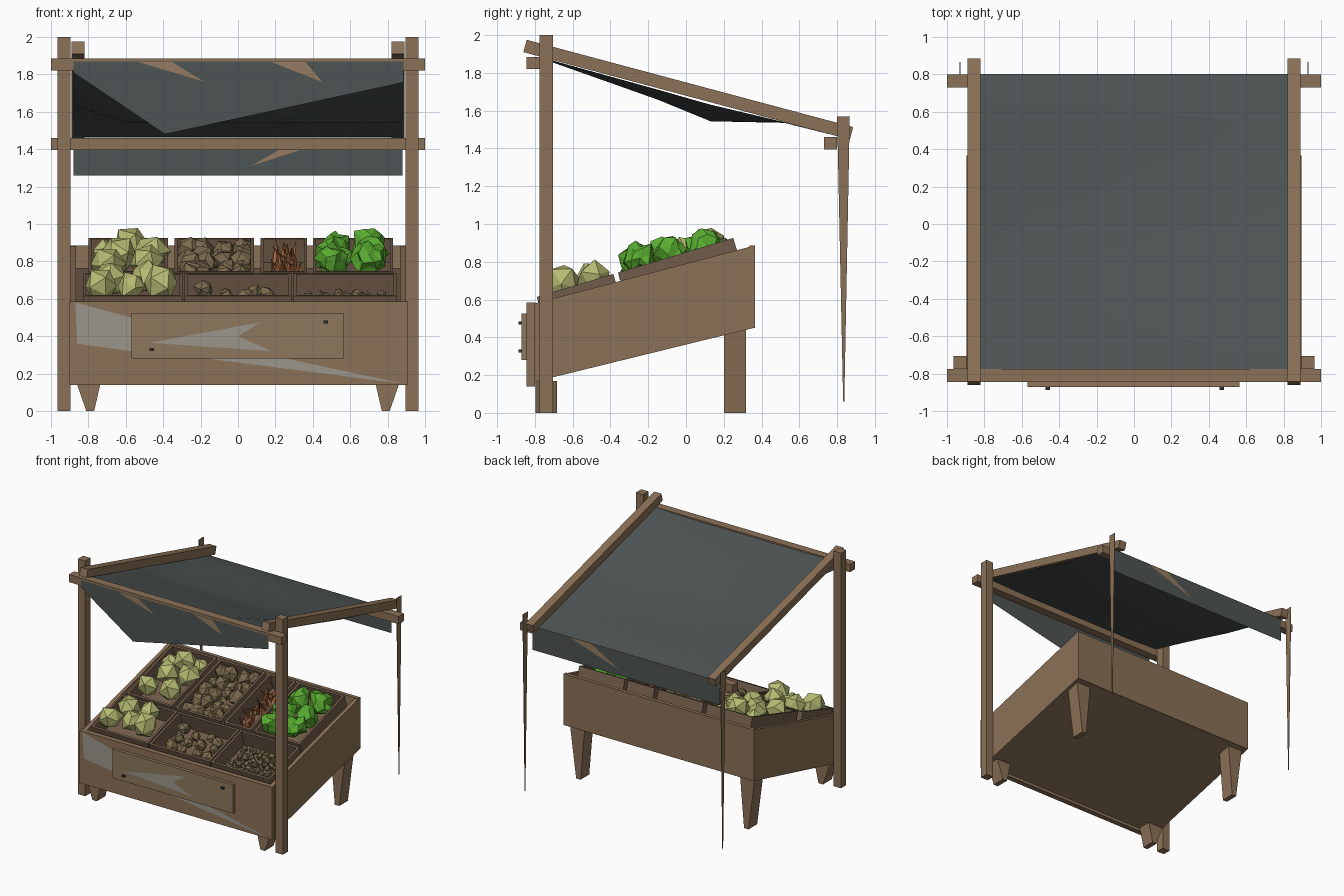
import bpy, bmesh, math, random
from mathutils import Vector, Matrix, Euler

if "Cube" in bpy.data.objects:
    bpy.data.objects.remove(bpy.data.objects["Cube"])

random.seed(4)

def mat(name, r, g, b):
    m = bpy.data.materials.new(name)
    m.diffuse_color = (r, g, b, 1)
    m.use_nodes = True
    m.node_tree.nodes["Principled BSDF"].inputs["Base Color"].default_value = m.diffuse_color
    return m

WOOD = mat("wood", .26, .165, .095)
DARK = mat("dark_wood", .17, .11, .07)
PALE = mat("pale_wood", .27, .185, .11)
GREY = mat("worn_wood", .33, .30, .26)
CLOTH = mat("cloth", .075, .09, .088)
PATCH = mat("patch", .30, .20, .12)
CABBAGE = mat("cabbage", .47, .50, .17)
LEAF = mat("leaf", .10, .42, .03)
CARROT = mat("carrot", .45, .17, .06)
POTATO = mat("potato", .20, .145, .075)
IRON = mat("iron", .03, .03, .03)

def finish(name, bm, m):
    bmesh.ops.recalc_face_normals(bm, faces=bm.faces[:])
    me = bpy.data.meshes.new(name)
    bm.to_mesh(me)
    bm.free()
    me.materials.append(m)
    ob = bpy.data.objects.new(name, me)
    bpy.context.collection.objects.link(ob)
    return ob

def add_box(bm, x, y, z, mx=Matrix()):
    size = Matrix.Diagonal((x[1] - x[0], y[1] - y[0], z[1] - z[0], 1))
    mid = Matrix.Translation((sum(x) / 2, sum(y) / 2, sum(z) / 2))
    return bmesh.ops.create_cube(bm, size=1, matrix=mx @ mid @ size)["verts"]

def box(name, x, y, z, m=WOOD):
    bm = bmesh.new()
    add_box(bm, x, y, z)
    return finish(name, bm, m)

def slab(name, pts, depth, m):
    """Polygon pushed out along the depth vector."""
    bm = bmesh.new()
    f = bm.faces.new([bm.verts.new(p) for p in pts])
    if depth:
        new = bmesh.ops.extrude_face_region(bm, geom=[f], use_keep_orig=True)["geom"]
        bmesh.ops.translate(bm, vec=depth, verts=[g for g in new if isinstance(g, bmesh.types.BMVert)])
    return finish(name, bm, m)

def mirrored(x, s):
    return tuple(sorted((x[0] * s, x[1] * s)))

# Frame: posts (back ones thin and pointed), sloping rails, side panels and legs
for s, side in ((-1, "left"), (1, "right")):
    box("front_post_" + side, mirrored((.895, .965), s), (-.775, -.705), (0, 2))
    slab("back_post_" + side, [(s * .928, .80, 1.57), (s * .928, .867, 1.57), (s * .928, .838, .06), (s * .928, .832, .06)],
         (s * .004, 0, 0), WOOD)
    x = s * .822
    slab("roof_rail_" + side, [(x, -.843, 1.975), (x, -.861, 1.91), (x, .867, 1.447), (x, .885, 1.513)],
         (s * .068, 0, 0), WOOD)
    slab("side_panel_" + side, [(s * .865, -.80, .165), (s * .865, .36, .45), (s * .865, .36, .885), (s * .865, -.80, .58)],
         (s * .03, 0, 0), WOOD)
    for y, top, pos in ((-.74, .17, "front"), (.26, .45, "back")):
        bm = bmesh.new()
        for v in add_box(bm, mirrored((.73, .87), s), (y - .058, y + .058), (0, top)):
            if v.co.z < .01:
                v.co.x = s * .79 + (v.co.x - s * .80) * .3
        finish(pos + "_leg_" + side, bm, WOOD)

box("front_crossbar", (-1, 1), (-.845, -.775), (1.82, 1.885))
box("back_crossbar", (-1, 1), (.73, .80), (1.395, 1.46))

# Sagging roof cloth
bm = bmesh.new()
xs = (-.88, -.6, .47, .88)
ys = (-.775, -.70, -.15, .13, .52, .802)
sag = (.012, .012, .06, .10, .004, 0)
grid = []
for y, d in zip(ys, sag):
    edge = 1.908 - .267 * (y + .86)
    grid.append([bm.verts.new((x, y, edge - (d if i in (1, 2) else d * .12))) for i, x in enumerate(xs)])
for a, b in zip(grid, grid[1:]):
    for i in range(3):
        bm.faces.new((a[i], a[i + 1], b[i + 1], b[i]))
finish("roof_cloth", bm, CLOTH).data.shade_smooth()

# Hanging cloth flaps and their patches
def sheet(name, y, pts, m):
    slab(name, [(x, y, z) for x, z in pts], None, m)

sheet("front_flap", -.853, [(-.88, 1.87), (-.88, 1.81), (-.39, 1.48), (.885, 1.757), (.885, 1.87)], CLOTH)
sheet("back_flap", .803, [(-.88, 1.26), (.88, 1.26), (.88, 1.462), (-.88, 1.462)], CLOTH)
sheet("front_patch_a", -.855, [(-.53, 1.865), (-.35, 1.865), (-.18, 1.76)], PATCH)
sheet("front_patch_b", -.855, [(.18, 1.865), (.36, 1.865), (.45, 1.76)], PATCH)
for name, y in (("back_patch_outer", .805), ("back_patch_inner", .801)):
    sheet(name, y, [(.33, 1.46), (.53, 1.46), (.07, 1.31)], PATCH)

# Display bin: front, back, floor and inner deck
box("front_panel", (-.9, .91), (-.845, -.80), (.14, .585))
box("back_panel", (-.895, .895), (.335, .366), (.45, .885))
for name, low, m in (("bin_floor", .165, WOOD), ("inner_deck", .465, DARK)):
    slab(name, [(-.87, -.80, low), (.87, -.80, low), (.87, .345, low + .285), (-.87, .345, low + .285)], (0, 0, .015), m)

# Sign board with pale scuffs and nails
box("sign_board", (-.57, .565), (-.872, -.84), (.28, .525), PALE)
sheet("scuff_left", -.847, [(-.87, .58), (-.57, .50), (-.57, .32), (-.86, .36)], GREY)
sheet("scuff_bottom", -.847, [(-.2, .285), (.26, .28), (.89, .145)], GREY)
sheet("scuff_sign", -.874, [(-.47, .365), (.12, .475), (.0, .40), (.18, .32)], GREY)
for i, (x, z) in enumerate(((-.46, .328), (.47, .475))):
    box("nail_%d" % i, (x - .012, x + .012), (-.888, -.87), (z - .008, z + .008), IRON)

# Tilted trays
SLOPE = .30
def rim(y):
    return .74 + SLOPE * (y + .37)

def tray(name, x, y):
    bm = bmesh.new()
    n = (y[1] - y[0]) / math.cos(math.atan(SLOPE))
    mx = Matrix.Translation((0, y[0], rim(y[0]))) @ Matrix.Rotation(math.atan(SLOPE), 4, 'X')
    t, h = .018, .15
    for bx, by, bz in (((x[0], x[0] + t), (0, n), (-h, 0)), ((x[1] - t, x[1]), (0, n), (-h, 0)),
                       ((x[0] + t, x[1] - t), (0, t), (-h, 0)), ((x[0] + t, x[1] - t), (n - t, n), (-h, 0)),
                       ((x[0] + t, x[1] - t), (t, n - t), (-h, -h + t))):
        add_box(bm, bx, by, bz, mx)
    finish(name, bm, DARK)

for i, x in enumerate(((-.80, -.375), (-.34, .085), (.12, .37), (.40, .83))):
    tray("back_tray_%d" % i, x, (-.36, .25))
for i, x in enumerate(((-.83, -.295), (-.285, .285), (.295, .85))):
    tray("front_tray_%d" % i, x, (-.79, -.385))

# Produce: faceted lumps, x, y, radius and height above the rim
def lumps(name, items, m, sub=1, rough=.15):
    bm = bmesh.new()
    for x, y, r, up in items:
        rot = Euler([random.uniform(0, 6) for _ in range(3)]).to_matrix().to_4x4()
        at = Vector((x, y, rim(y) + up))
        for v in bmesh.ops.create_icosphere(bm, subdivisions=sub, radius=r, matrix=Matrix.Translation(at) @ rot)["verts"]:
            v.co = at + (v.co - at) * (1 + random.uniform(-rough, rough))
    finish(name, bm, m)

def scatter(x, y, nx, ny, r, up):
    j = lambda: random.uniform(-.25, .25)
    return [(x[0] + (x[1] - x[0]) * (i + .5 + j()) / nx, y[0] + (y[1] - y[0]) * (k + .5 + j()) / ny,
             r * random.uniform(.8, 1.2), up + random.uniform(-.015, .015)) for i in range(nx) for k in range(ny)]

lumps("cabbages_back", [(-.69, -.22, .095, .0), (-.49, -.20, .095, .01), (-.64, -.03, .10, -.01),
                        (-.47, .0, .10, -.01), (-.57, .12, .10, .0), (-.71, .12, .075, -.05), (-.46, .16, .07, -.04)], CABBAGE)
lumps("cabbages_front", [(-.73, -.67, .095, .02), (-.57, -.62, .08, .0), (-.41, -.65, .095, .03),
                         (-.68, -.49, .09, .0), (-.50, -.49, .09, .01)], CABBAGE)
lumps("potatoes_back", scatter((-.32, .07), (-.33, .23), 4, 5, .06, -.045), POTATO)
lumps("potatoes_front", scatter((-.22, .22), (-.70, -.43), 4, 3, .048, -.075), POTATO)
lumps("nuts", scatter((.36, .80), (-.74, -.42), 9, 7, .026, -.105), POTATO)
lumps("lettuces", [(.51, -.26, .085, .03), (.70, -.24, .085, .04), (.52, -.11, .09, .01),
                   (.71, -.08, .09, .0), (.52, .09, .09, -.01), (.70, .11, .09, -.005)], LEAF, sub=2, rough=.32)

# Heap of carrots
bm = bmesh.new()
for i in range(32):
    y = random.uniform(-.28, .16)
    at = Vector((random.uniform(.19, .31), y, rim(y) - .05 + random.uniform(-.03, .02)))
    rot = Euler((random.uniform(-1.5, 1.5), random.uniform(-.6, .6), random.uniform(-.5, .5))).to_matrix().to_4x4()
    bmesh.ops.create_cone(bm, cap_ends=True, segments=4, radius1=.02, radius2=.002, depth=.17,
                          matrix=Matrix.Translation(at) @ rot)
finish("carrots", bm, CARROT)
